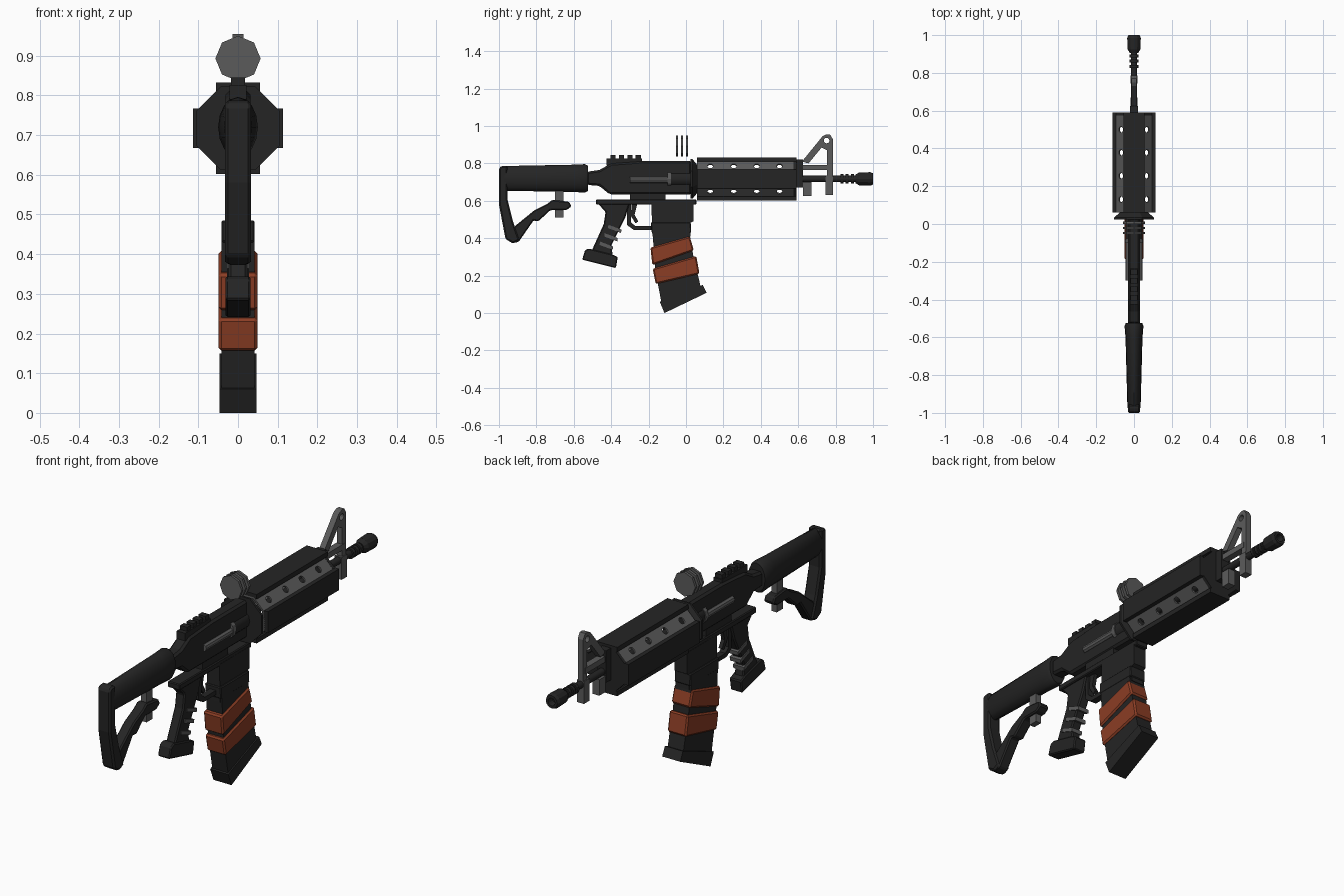
import bpy, bmesh, math
from mathutils import Vector, Matrix

if "Cube" in bpy.data.objects:
    bpy.data.objects.remove(bpy.data.objects["Cube"])


def material(name, rgb):
    m = bpy.data.materials.new(name)
    m.diffuse_color = (*rgb, 1)
    m.use_nodes = True
    m.node_tree.nodes["Principled BSDF"].inputs["Base Color"].default_value = m.diffuse_color
    return m


BLACK = material("matte_black", (0.018, 0.018, 0.018))
GREY = material("steel_grey", (0.105, 0.105, 0.105))
RUST = material("rust_orange", (0.26, 0.047, 0.018))
AXIS = 0.717  # height of the barrel line


def finish(name, bm, mat, bevel=0.0, smooth=False):
    bmesh.ops.recalc_face_normals(bm, faces=bm.faces[:])
    me = bpy.data.meshes.new(name)
    bm.to_mesh(me)
    bm.free()
    me.materials.append(mat)
    ob = bpy.data.objects.new(name, me)
    bpy.context.collection.objects.link(ob)
    if bevel:
        mod = ob.modifiers.new("bevel", "BEVEL")
        mod.width = bevel
        mod.segments = 1
        mod.limit_method = 'ANGLE'
    if smooth:
        bpy.ops.object.select_all(action='DESELECT')
        ob.select_set(True)
        bpy.context.view_layer.objects.active = ob
        bpy.ops.object.shade_smooth_by_angle(angle=math.radians(35))
    return ob


def prism(name, pts, half, mat, bevel=0.0):
    """Side profile of (y, z) points extruded across x."""
    bm = bmesh.new()
    a = [bm.verts.new((-half, y, z)) for y, z in pts]
    b = [bm.verts.new((half, y, z)) for y, z in pts]
    bm.faces.new(a)
    bm.faces.new(b[::-1])
    for i in range(len(pts)):
        j = (i + 1) % len(pts)
        bm.faces.new((a[i], b[i], b[j], a[j]))
    return finish(name, bm, mat, bevel)


def box(name, xs, ys, zs, mat, bevel=0.0):
    bm = bmesh.new()
    bmesh.ops.create_cube(bm, size=1)
    for v in bm.verts:
        v.co = [r[0] if c < 0 else r[1] for c, r in zip(v.co, (xs, ys, zs))]
    return finish(name, bm, mat, bevel)


def loft(name, rings, sides, mat, x=0, z=AXIS, turn=0.0, closed=False, smooth=False):
    """Rings of (y, x radius, z radius) along y; closed makes a hollow tube."""
    bm = bmesh.new()
    loops = []
    for y, rx, rz in rings:
        angs = [turn + 2 * math.pi * i / sides for i in range(sides)]
        loops.append([bm.verts.new((x + rx * math.cos(t), y, z + rz * math.sin(t))) for t in angs])
    n = len(loops)
    for k in range(n if closed else n - 1):
        a, b = loops[k], loops[(k + 1) % n]
        for i in range(sides):
            j = (i + 1) % sides
            bm.faces.new((a[i], a[j], b[j], b[i]))
    if not closed:
        bm.faces.new(loops[0])
        bm.faces.new(loops[-1])
    return finish(name, bm, mat, smooth=smooth)


def drill(ob, centre, direction, radius, length):
    """Cut a round hole through ob."""
    bm = bmesh.new()
    rot = Vector(direction).to_track_quat('Z', 'Y').to_matrix().to_4x4()
    bmesh.ops.create_cone(bm, cap_ends=True, segments=12, radius1=radius, radius2=radius,
                          depth=length, matrix=Matrix.Translation(centre) @ rot)
    cutter = finish("cutter", bm, BLACK)
    cutter.hide_render = True
    mod = ob.modifiers.new("hole", "BOOLEAN")
    mod.operation, mod.solver, mod.object = 'DIFFERENCE', 'EXACT', cutter
    bpy.context.view_layer.objects.active = ob
    bpy.ops.object.modifier_apply(modifier=mod.name)
    bpy.data.objects.remove(cutter)


# Stock: tapered tube, butt plate with lower strut, adjusting pin
loft("stock_tube", [(-0.985, .028, .058), (-0.97, .035, .066), (-0.60, .045, .073),
                    (-0.54, .05, .076), (-0.525, .044, .068)], 16, BLACK, z=.72, smooth=True)
prism("butt_plate", [(-1, .775), (-.985, .787), (-.955, .787), (-.955, .61), (-.925, .49),
                     (-.89, .39), (-.925, .372), (-.965, .395), (-1, .58)], .033, BLACK, .008)
prism("stock_strut", [(-.945, .44), (-.81, .55), (-.74, .585), (-.715, .605), (-.625, .595),
                      (-.612, .57), (-.64, .55), (-.725, .55), (-.79, .49), (-.815, .495),
                      (-.895, .38), (-.935, .372)], .026, BLACK, .006)
box("stock_pin", (-.014, .014), (-.70, -.655), (.51, .66), GREY)

# Upper receiver with its top rail
prism("upper_receiver", [(-.53, .755), (-.463, .765), (-.40, .80), (-.235, .812), (.03, .812),
                         (.03, .635), (-.41, .635), (-.463, .68), (-.53, .685)], .031, BLACK, .01)
box("top_rail", (-.022, .022), (-.425, -.235), (.79, .826), BLACK)
for i in range(4):
    y = -.39 + i * .045
    box(f"rail_tooth_{i + 1}", (-.018, .018), (y - .014, y + .014), (.82, .845), BLACK)
box("receiver_link", (-.026, .026), (-.30, -.11), (.60, .64), BLACK)
loft("barrel_nut", [(-.08, .044, .044), (.04, .044, .044)], 12, BLACK, smooth=True)
loft("nut_washer", [(-.10, .048, .048), (-.08, .048, .048)], 12, GREY)
for side, x in (("left", -.027), ("right", .027)):
    loft(f"{side}_side_rod", [(-.30, .018, .018), (-.09, .018, .018)], 10, GREY, x=x, z=.712, smooth=True)

# Three floating sight discs
for i, y in enumerate((-.048, -.021, .006)):
    loft(f"sight_disc_{i + 1}", [(y - .006, .057, .057), (y + .006, .057, .057)], 8, GREY, z=.893)

# Lower receiver, magazine well, trigger
box("lower_plate", (-.032, .032), (-.48, .055), (.58, .608), BLACK, .004)
prism("magazine_well", [(-.185, .59), (.04, .59), (.04, .49), (.02, .48), (.025, .41),
                        (-.18, .41)], .033, BLACK)
prism("well_rim", [(-.188, .485), (.025, .485), (.028, .43), (-.185, .43)], .042, BLACK, .004)
prism("trigger_guard", [(-.315, .59), (-.315, .47), (-.28, .445), (-.18, .445), (-.18, .465),
                        (-.27, .465), (-.295, .485), (-.295, .59)], .016, BLACK)
prism("trigger", [(-.29, .585), (-.26, .585), (-.275, .525), (-.255, .49), (-.27, .48),
                  (-.295, .52)], .009, BLACK)

# Pistol grip with grey grooves and a wide foot
prism("pistol_grip", [(-.475, .59), (-.30, .59), (-.325, .51), (-.40, .36), (-.39, .30),
                      (-.51, .32), (-.44, .475), (-.43, .54)], .024, BLACK, .006)
prism("grip_foot", [(-.52, .345), (-.40, .315), (-.365, .30), (-.375, .24), (-.555, .285),
                    (-.54, .335)], .031, BLACK, .005)
for i, (y, z) in enumerate(((-.375, .45), (-.395, .405), (-.42, .36))):
    prism(f"grip_groove_{i + 1}", [(y - .04, z + .022), (y + .03, z - .004), (y + .028, z - .022),
                                   (y - .042, z + .004)], .028, GREY)

# Slanted magazine, base plate and two orange bands
prism("magazine", [(-.18, .45), (.015, .45), (.04, .30), (.08, .135), (-.13, .05),
                   (-.165, .23)], .041, BLACK)
prism("magazine_base", [(-.14, .06), (.09, .15), (.11, .108), (-.115, 0)], .047, BLACK)
prism("upper_band", [(-.19, .35), (.02, .41), (.042, .335), (-.18, .257)], .049, RUST, .007)
prism("lower_band", [(-.178, .237), (.055, .305), (.072, .21), (-.162, .155)], .049, RUST, .007)

# Handguard: flared collar, drilled hollow octagon, four dark cover plates, end cap
EIGHTH = math.pi / 8
loft("collar", [(.025, .114, .114), (.035, .114, .114), (.065, .075, .075)], 8, BLACK, turn=EIGHTH)
R, RI = .106, .097
tube = loft("handguard_tube", [(.06, R, R), (.585, R, R), (.585, RI, RI), (.06, RI, RI)], 8, GREY,
            turn=EIGHTH, closed=True)
for y in (.13, .255, .378, .50):
    for dx in (1, -1):
        drill(tube, (0, y, AXIS), (dx, 0, 1), .016, .4)
for sx in (-1, 1):
    side = "left" if sx < 0 else "right"
    box(f"{side}_cover", sorted((sx * .094, sx * .114)), (.06, .59), (AXIS - .05, AXIS + .05), BLACK)
box("top_cover", (-.055, .055), (.06, .59), (AXIS + .093, AXIS + .115), BLACK)
box("bottom_cover", (-.055, .055), (.06, .59), (AXIS - .115, AXIS - .093), BLACK)
loft("handguard_cap", [(.575, .107, .107), (.59, .107, .107)], 8, BLACK, turn=EIGHTH)
box("gas_block", (-.022, .022), (.585, .625), (.67, .82), BLACK)

# Front sight frame, crossbar and feet
sight = prism("front_sight", [(.62, .81), (.73, .945), (.75, .955), (.77, .955), (.785, .93),
                              (.785, .63), (.755, .63), (.755, .87), (.725, .885),
                              (.655, .80)], .014, GREY)
drill(sight, (0, .752, .922), (1, 0, 0), .015, .2)
box("sight_crossbar", (-.016, .016), (.62, .77), (.765, .792), GREY)
box("sight_rear_foot", (-.018, .018), (.625, .67), (.625, .70), GREY)
box("sight_front_foot", (-.018, .018), (.745, .785), (.63, .735), GREY)

# Barrel, rings and muzzle
loft("barrel", [(.03, .017, .017), (.93, .017, .017)], 12, BLACK, smooth=True)
for i, y in enumerate((.835, .862, .889)):
    loft(f"barrel_ring_{i + 1}", [(y - .008, .025, .025), (y + .008, .025, .025)], 12, BLACK)
loft("muzzle", [(.905, .022, .022), (.925, .034, .034), (.985, .036, .036), (1, .030, .030),
                (1, .018, .018), (.97, .016, .016)], 12, BLACK)
